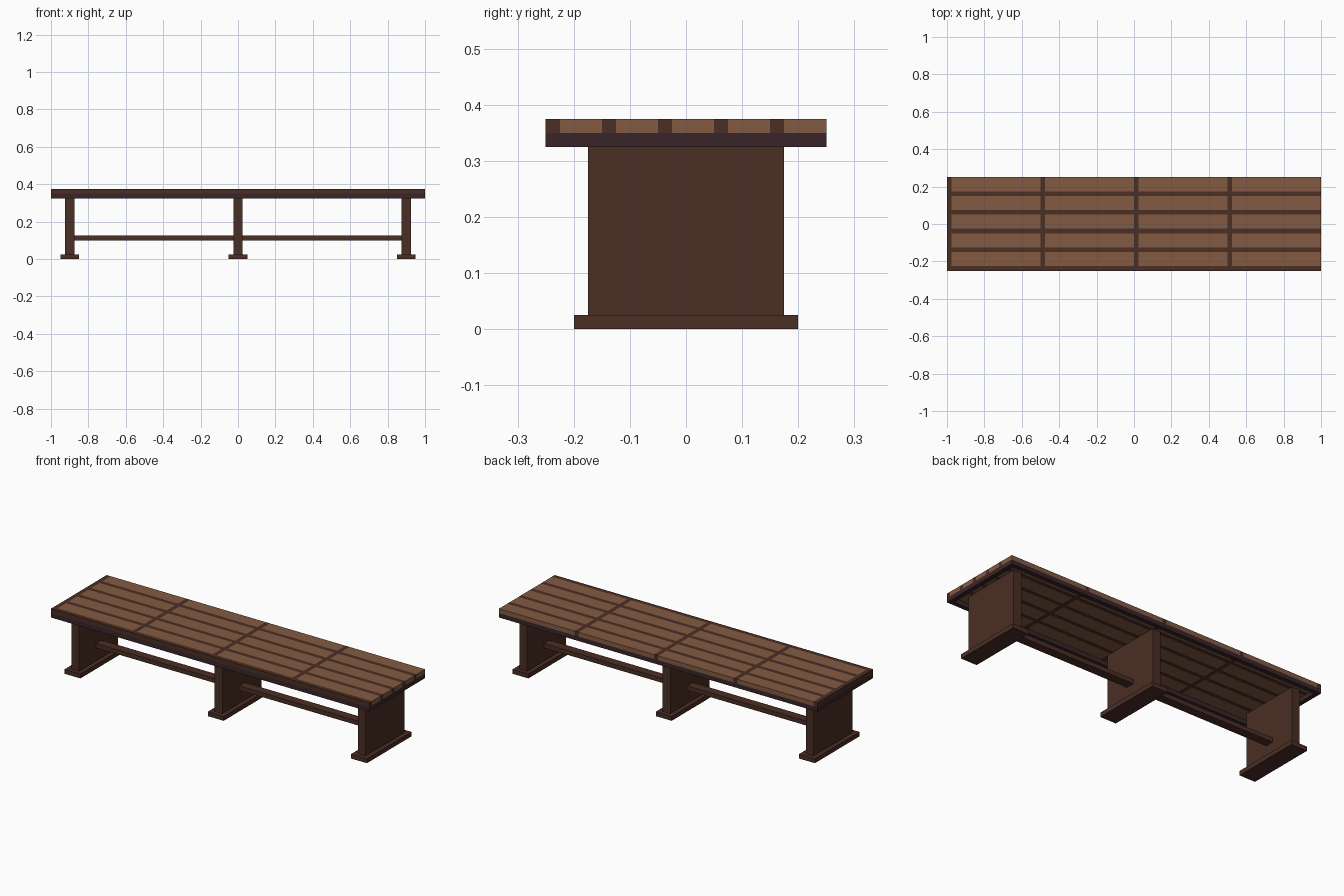
import bpy, bmesh
from mathutils import Vector

if "Cube" in bpy.data.objects:
    bpy.data.objects.remove(bpy.data.objects["Cube"])


def material(name, rgb):
    lin = [((c / 255 + 0.055) / 1.055) ** 2.4 for c in rgb]
    m = bpy.data.materials.new(name)
    m.diffuse_color = (*lin, 1)
    m.use_nodes = True
    m.node_tree.nodes["Principled BSDF"].inputs["Base Color"].default_value = m.diffuse_color
    return m


PLANK = material("plank brown", (130, 91, 67))
DARK = material("dark brown", (74, 46, 36))
RIM = material("rim dark plum", (57, 37, 40))


def add_box(bm, lo, hi):
    verts = bmesh.ops.create_cube(bm, size=1)["verts"]
    lo, hi = Vector(lo), Vector(hi)
    for v in verts:
        v.co = (lo + hi) / 2 + v.co * (hi - lo)


def finish(bm, name, mats):
    me = bpy.data.meshes.new(name)
    bm.to_mesh(me)
    bm.free()
    for m in mats:
        me.materials.append(m)
    ob = bpy.data.objects.new(name, me)
    bpy.context.collection.objects.link(ob)
    return ob


def box(name, lo, hi, mat):
    bm = bmesh.new()
    add_box(bm, lo, hi)
    return finish(bm, name, [mat])


# Seat: one slab cut along the plank joints, joints coloured dark
G = 0.025
bm = bmesh.new()
add_box(bm, (-1, -0.25, 0.35), (1, 0.25, 0.375))
cuts = [((-1 + 0.5 * i + d, 0, 0), (1, 0, 0)) for i in range(4) for d in (0, G)]
cuts += [((0, -0.25 + 0.1 * i + d, 0), (0, 1, 0)) for i in range(5) for d in (0, G)]
for co, no in cuts:
    if abs(co[0]) < 0.99 and abs(co[1]) < 0.24:
        bmesh.ops.bisect_plane(bm, geom=bm.verts[:] + bm.edges[:] + bm.faces[:],
                               plane_co=co, plane_no=no)
bm.normal_update()
for f in bm.faces:
    p = f.calc_center_median() - f.normal * 0.005
    f.material_index = int((p.x + 1) % 0.5 < G or (p.y + 0.25) % 0.1 < G)
finish(bm, "seat_planks", [PLANK, DARK])

# Rim under the seat edge
for s, n in ((-1, "front"), (1, "back")):
    a, b = sorted((s * 0.25, s * 0.225))
    box(n + "_rim", (-1, a, 0.325), (1, b, 0.35), RIM)
for s, n in ((-1, "left"), (1, "right")):
    a, b = sorted((s * 1.0, s * 0.975))
    box(n + "_rim", (a, -0.225, 0.325), (b, 0.225, 0.35), RIM)

# Panel legs with feet
for x, n in ((-0.9, "left"), (0, "middle"), (0.9, "right")):
    box(n + "_leg", (x - 0.025, -0.175, 0.025), (x + 0.025, 0.175, 0.35), DARK)
    box(n + "_foot", (x - 0.05, -0.2, 0), (x + 0.05, 0.2, 0.025), DARK)

# Stretchers between the legs
for s, n in ((-1, "left"), (1, "right")):
    a, b = sorted((s * 0.025, s * 0.875))
    box(n + "_stretcher", (a, -0.025, 0.1), (b, 0.025, 0.125), DARK)
